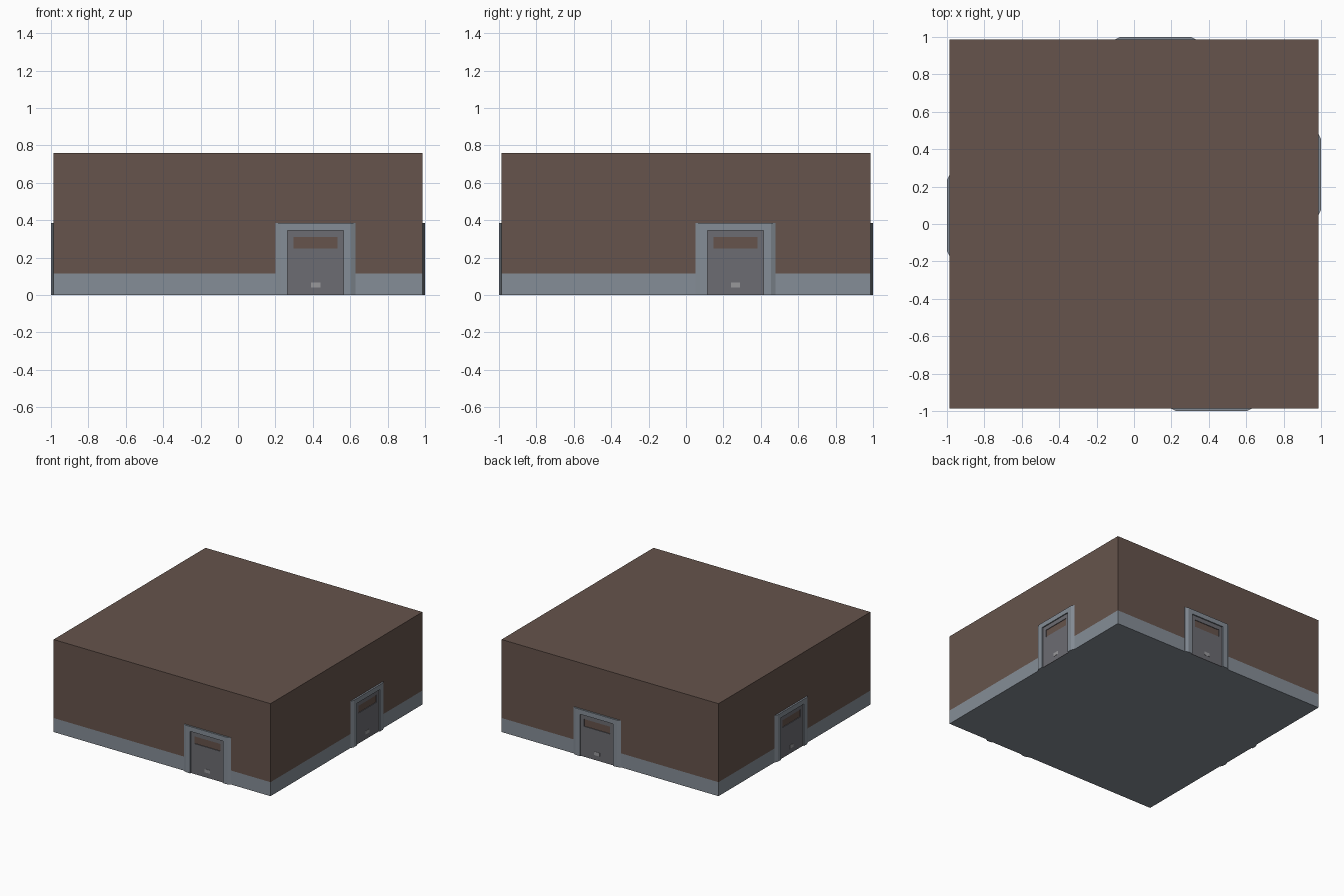
import bpy, bmesh, math
from mathutils import Matrix

if "Cube" in bpy.data.objects:
    bpy.data.objects.remove(bpy.data.objects["Cube"])

HALF, HEIGHT, BAND = 0.986, 0.76, 0.115   # wall half width, height, base band height
DEPTH = 1.0 - HALF                        # how far door frames stand out


def material(name, r, g, b):
    m = bpy.data.materials.new(name)
    m.diffuse_color = (r, g, b, 1)
    m.use_nodes = True
    m.node_tree.nodes["Principled BSDF"].inputs["Base Color"].default_value = m.diffuse_color
    return m


BROWN = material("brown wall", 0.133, 0.088, 0.072)
GREY = material("blue grey trim", 0.235, 0.268, 0.308)
DOOR = material("dark grey door", 0.150, 0.150, 0.168)
PLATE = material("light grey plate", 0.315, 0.315, 0.330)


def make(name, bm, mats, matrix=Matrix()):
    bmesh.ops.recalc_face_normals(bm, faces=bm.faces)
    me = bpy.data.meshes.new(name)
    bm.to_mesh(me)
    bm.free()
    for m in mats:
        me.materials.append(m)
    ob = bpy.data.objects.new(name, me)
    ob.matrix_world = matrix
    bpy.context.collection.objects.link(ob)
    return ob


def prism(bm, plan, z0, z1):
    """Extrude a plan outline of (x, y) points from z0 to z1."""
    face = bm.faces.new([bm.verts.new((x, y, z0)) for x, y in plan])
    ext = bmesh.ops.extrude_face_region(bm, geom=[face], use_keep_orig=True)
    top = [v for v in ext["geom"] if isinstance(v, bmesh.types.BMVert)]
    bmesh.ops.translate(bm, verts=top, vec=(0, 0, z1 - z0))


def block(bm, x0, x1, y0, y1, z0, z1):
    prism(bm, [(x0, y0), (x1, y0), (x1, y1), (x0, y1)], z0, z1)


# Building body, cut at the band height so the base can be grey
bm = bmesh.new()
block(bm, -HALF, HALF, -HALF, HALF, 0, HEIGHT)
bmesh.ops.bisect_plane(bm, geom=bm.verts[:] + bm.edges[:] + bm.faces[:],
                       plane_co=(0, 0, BAND), plane_no=(0, 0, 1))
for f in bm.faces:
    f.material_index = 1 if f.calc_center_median().z < BAND else 0
make("building_body", bm, [BROWN, GREY])


def doorway(side, angle, offset):
    place = Matrix.Rotation(math.radians(angle), 4, 'Z') @ Matrix.Translation((offset, -HALF, 0))

    # Frame: two jambs with a chamfered outer edge, and a lintel
    bm = bmesh.new()
    for s in (-1, 1):
        prism(bm, [(s * 0.214, 0), (s * 0.214, -0.002), (s * 0.189, -DEPTH),
                   (s * 0.15, -DEPTH), (s * 0.15, 0)], 0, 0.385)
    block(bm, -0.15, 0.15, -DEPTH, 0, 0.345, 0.385)
    make(side + "_door_frame", bm, [GREY], place)

    # Door leaf: four pieces around a window slot that shows the wall behind
    bm = bmesh.new()
    y = -0.005
    block(bm, -0.15, 0.15, y, 0, 0, 0.25)
    block(bm, -0.15, 0.15, y, 0, 0.31, 0.345)
    for s in (-1, 1):
        block(bm, s * 0.15, s * 0.118, y, 0, 0.25, 0.31)
    make(side + "_door", bm, [DOOR], place)

    # Small plate near the foot of the door
    bm = bmesh.new()
    block(bm, -0.025, 0.025, y - 0.002, y, 0.04, 0.068)
    make(side + "_door_plate", bm, [PLATE], place)


# One doorway on each wall; offset runs to the right as seen from outside
for side, angle, offset in (("front", 0, 0.415), ("right", 90, 0.265),
                            ("back", 180, -0.115), ("left", 270, -0.045)):
    doorway(side, angle, offset)
